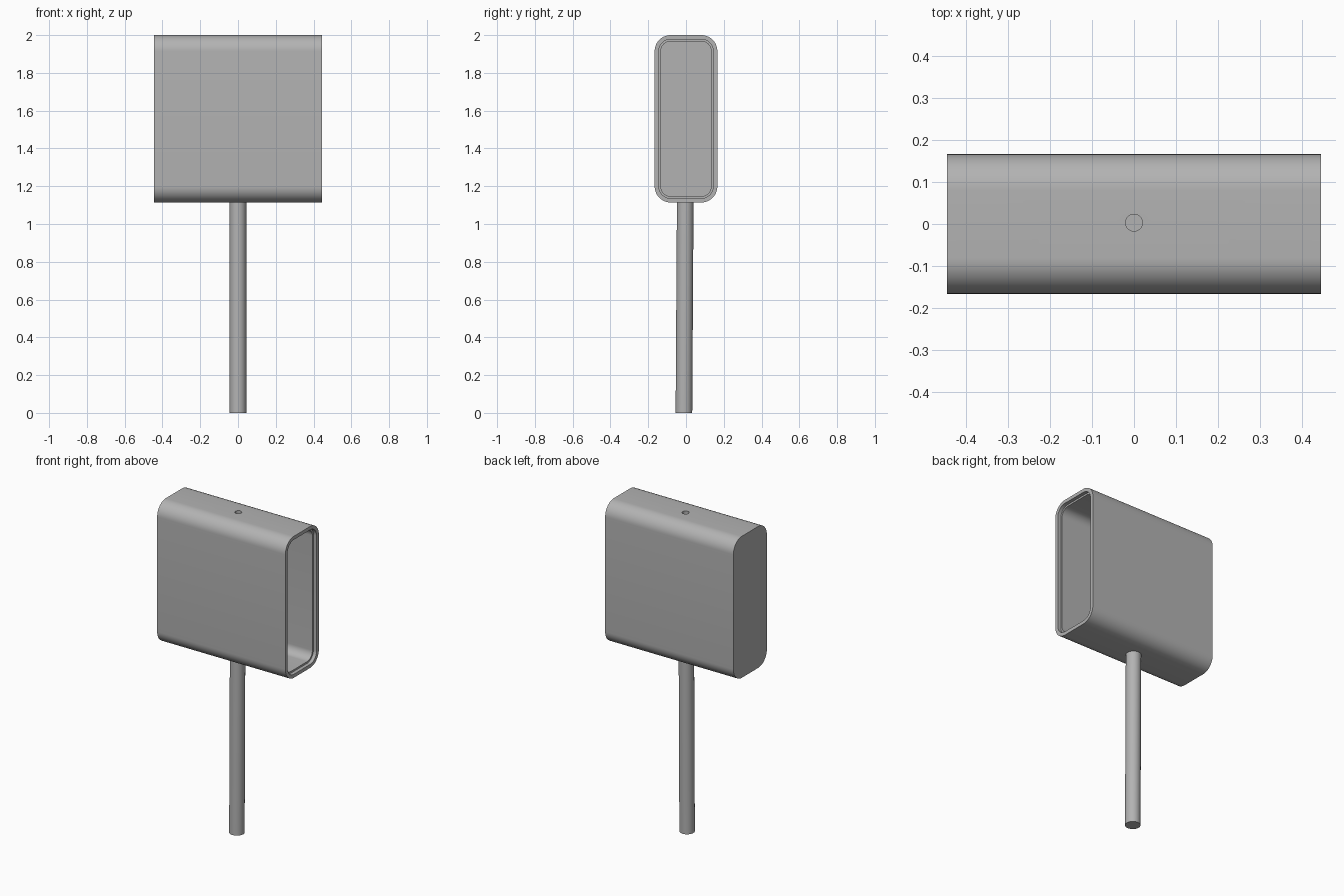
import bpy, bmesh, math
from mathutils import Vector

cube = bpy.data.objects.get("Cube")
if cube:
    bpy.data.objects.remove(cube, do_unlink=True)

grey = bpy.data.materials.new("plain_grey")
grey.use_nodes = True
colour = (0.45, 0.45, 0.45, 1)
grey.diffuse_color = colour
grey.node_tree.nodes["Principled BSDF"].inputs["Base Color"].default_value = colour

HALF_X, HALF_Y, HALF_Z, MID_Z, RADIUS = 0.444, 0.166, 0.443, 1.557, 0.085


def section(x, inset, steps=12):
    """Rounded rectangle across the housing, shrunk by inset."""
    r = RADIUS - inset
    points = []
    for corner, (sy, sz) in enumerate([(1, 1), (-1, 1), (-1, -1), (1, -1)]):
        for i in range(steps + 1):
            a = math.pi / 2 * (corner + i / steps)
            points.append((x, sy * (HALF_Y - RADIUS) + r * math.cos(a),
                           MID_Z + sz * (HALF_Z - RADIUS) + r * math.sin(a)))
    return points


def finish(obj):
    bpy.ops.object.select_all(action="DESELECT")
    obj.select_set(True)
    bpy.context.view_layer.objects.active = obj
    bpy.ops.object.shade_smooth_by_angle(angle=math.radians(35))


def cylinder(name, radius, bottom, top):
    bottom, top = Vector(bottom), Vector(top)
    axis = top - bottom
    bpy.ops.mesh.primitive_cylinder_add(vertices=48, radius=radius, depth=axis.length,
                                        location=(bottom + top) / 2)
    obj = bpy.context.object
    obj.name = name
    obj.rotation_euler = axis.to_track_quat("Z", "Y").to_euler()
    obj.data.materials.append(grey)
    return obj


# Hollow housing: closed end, outer wall, stepped rim, inner pocket
bm = bmesh.new()
profile = [(-HALF_X, 0), (HALF_X, 0), (HALF_X, 0.022),
           (HALF_X - 0.022, 0.022), (HALF_X - 0.022, 0.033), (0.033 - HALF_X, 0.033)]
rings = [[bm.verts.new(p) for p in section(x, inset)] for x, inset in profile]
for a, b in zip(rings, rings[1:]):
    for i in range(len(a)):
        j = (i + 1) % len(a)
        bm.faces.new((a[i], a[j], b[j], b[i]))
bm.faces.new(rings[0])
bm.faces.new(rings[-1])
bmesh.ops.recalc_face_normals(bm, faces=bm.faces)
mesh = bpy.data.meshes.new("housing")
bm.to_mesh(mesh)
bm.free()
mesh.materials.append(grey)
housing = bpy.data.objects.new("housing", mesh)
bpy.context.collection.objects.link(housing)

# Small hole through the top wall
cutter = cylinder("hole_cutter", 0.02, (0, 0.003, 1.9), (0, 0.003, 2.1))
cutter.hide_render = True
cut = housing.modifiers.new("top_hole", "BOOLEAN")
cut.operation, cut.solver, cut.object = "DIFFERENCE", "EXACT", cutter
bpy.context.view_layer.objects.active = housing
bpy.ops.object.modifier_apply(modifier=cut.name)
bpy.data.objects.remove(cutter, do_unlink=True)
finish(housing)

# Slightly leaning pole
finish(cylinder("pole", 0.044, (0, -0.011, 0), (0, -0.004, 1.125)))
